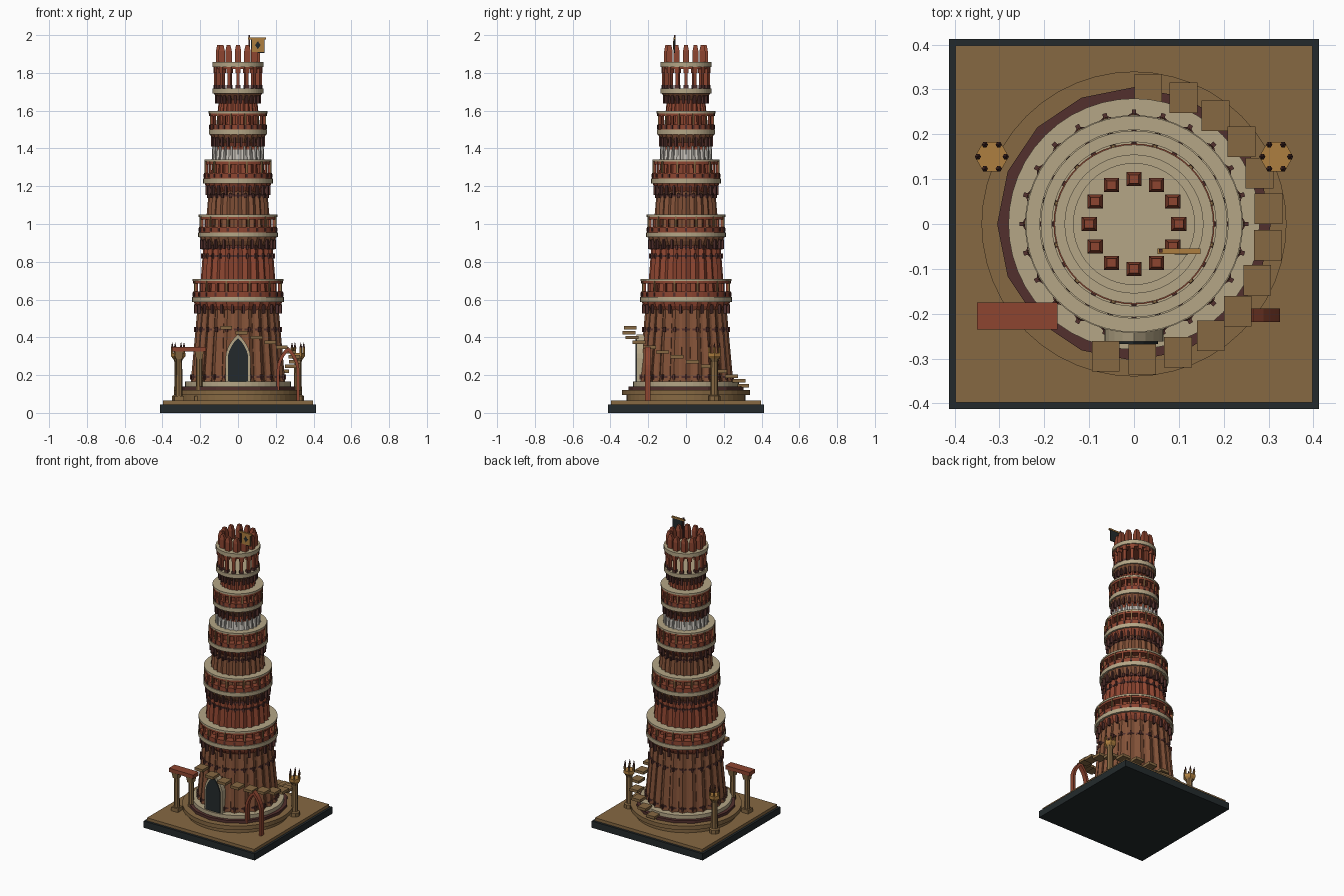
import bpy, bmesh
from math import pi, sin, cos, radians
from mathutils import Matrix, Vector

old = bpy.data.objects.get("Cube")
if old:
    bpy.data.objects.remove(old)


def material(name, *rgb):
    m = bpy.data.materials.new(name)
    m.use_nodes = True
    m.diffuse_color = (*rgb, 1)
    m.node_tree.nodes["Principled BSDF"].inputs["Base Color"].default_value = (*rgb, 1)
    return m


TAN = material("tan stone", .24, .14, .055)
CREAM = material("cream stone", .46, .38, .24)
RED = material("red sandstone", .27, .06, .03)
BRICK = material("brown sandstone", .23, .085, .04)
MAROON = material("dark maroon", .085, .03, .026)
GOLD = material("gold", .42, .21, .05)
DARK = material("dark slate", .017, .023, .025)
WHITE = material("white marble", .56, .53, .48)


def finish(name, bm, mat):
    bmesh.ops.recalc_face_normals(bm, faces=bm.faces)
    me = bpy.data.meshes.new(name)
    bm.to_mesh(me)
    bm.free()
    me.materials.append(mat)
    ob = bpy.data.objects.new(name, me)
    bpy.context.collection.objects.link(ob)
    return ob


def add_box(bm, x, y, z0, z1, sx, sy, turn=0, taper=1):
    """Box standing at x, y from z0 to z1; taper scales its top."""
    vs = bmesh.ops.create_cube(bm, size=1)["verts"]
    for v in vs:
        k = taper if v.co.z > 0 else 1
        v.co = Vector((v.co.x * sx * k, v.co.y * sy * k, z0 if v.co.z < 0 else z1))
    bmesh.ops.transform(bm, verts=vs, matrix=Matrix.Translation((x, y, 0)) @ Matrix.Rotation(turn, 4, "Z"))


def box(name, mat, *args, **kw):
    bm = bmesh.new()
    add_box(bm, *args, **kw)
    return finish(name, bm, mat)


def ring_of_boxes(name, mat, n, r, z0, z1, sx, sy, taper=1, offset=0):
    bm = bmesh.new()
    for i in range(n):
        a = 2 * pi * (i + offset) / n
        add_box(bm, r * cos(a), r * sin(a), z0, z1, sx, sy, turn=a, taper=taper)
    return finish(name, bm, mat)


def add_lathe(bm, profile, n, depth=0, x=0, y=0):
    """Stack of (z, radius) rings, capped; depth pulls in every other point to make flutes."""
    rings = []
    for z, r in profile:
        rings.append([bm.verts.new((x + r * (1 - depth * (i % 2)) * cos(2 * pi * i / n),
                                    y + r * (1 - depth * (i % 2)) * sin(2 * pi * i / n), z))
                      for i in range(n)])
    for a, b in zip(rings, rings[1:]):
        for i in range(n):
            j = (i + 1) % n
            bm.faces.new((a[i], a[j], b[j], b[i]))
    bm.faces.new(rings[0])
    bm.faces.new(rings[-1])


def lathe(name, mat, profile, n=48, depth=0, x=0, y=0):
    bm = bmesh.new()
    add_lathe(bm, profile, n, depth, x, y)
    return finish(name, bm, mat)


def disc(name, mat, r, z0, z1, n=48):
    return lathe(name, mat, [(z0, r), (z1, r)], n)


def plate(name, mat, outline, y0, y1):
    """Outline in x, z extruded from y0 to y1."""
    bm = bmesh.new()
    f = bm.faces.new([bm.verts.new((x, y0, z)) for x, z in outline])
    ext = bmesh.ops.extrude_face_region(bm, geom=[f])["geom"]
    bmesh.ops.translate(bm, verts=[g for g in ext if isinstance(g, bmesh.types.BMVert)], vec=(0, y1 - y0, 0))
    return finish(name, bm, mat)


def arch(w, base, spring, top, cx=0, steps=5):
    """Pointed arch outline running from right foot over the apex to left foot."""
    side = [(w * cos(t * pi / 2 / steps) ** .8, spring + (top - spring) * t / steps) for t in range(steps)]
    right = [(w, base)] + side
    return [(cx + x, z) for x, z in right] + [(cx, top)] + [(cx - x, z) for x, z in reversed(right)]


# Ground slab and round plinth
box("base_slab", DARK, 0, 0, 0, .045, .826, .826)
box("ground", TAN, 0, 0, .045, .065, .796, .796)
disc("plinth_foot", TAN, .315, .065, .095)
disc("plinth", TAN, .34, .095, .122)
disc("plinth_course", MAROON, .305, .122, .14, 16)
disc("plinth_top", CREAM, .28, .14, .165)

# Fluted storeys: name, colour, bottom z, bottom r, top z, top r
storeys = [
    ("first", BRICK, .165, .25, .585, .212),
    ("second", RED, .6, .205, .93, .18),
    ("third", BRICK, .94, .175, 1.215, .152),
    ("fourth", RED, 1.22, .145, 1.475, .122),
    ("fifth", RED, 1.48, .12, 1.69, .098),
]
# Balconies: floor z, floor radius, roof z, roof radius
balconies = [
    (.587, .243, .70, .241), (.93, .211, 1.04, .208), (1.215, .184, 1.332, .177),
    (1.473, .154, 1.588, .155), (1.692, .135, 1.832, .136),
]
for (name, mat, z0, r0, z1, r1), (bz, br, tz, tr) in zip(storeys, balconies):
    lathe(name + "_storey", mat, [(z0, r0), (z1, r1)], 48, .07)
    # Flared cornice and brackets beneath the floor
    flare = min(.05, (z1 - z0) * .2)
    lathe(name + "_cornice", RED if mat == BRICK else BRICK,
          [(bz - flare, r1 * .98), (bz - flare * .4, (r1 + br) / 2), (bz, br * .96)], 48, .04)
    ring_of_boxes(name + "_brackets", MAROON, 24, (r1 + br) / 2 - .002, bz - flare - .012, bz - .012, .016, .012, offset=.5)
    # Floor, parapet, balusters, roof
    disc(name + "_floor", CREAM, br, bz, bz + .026)
    if name != "fifth":
        disc(name + "_parapet", RED, br * .975, bz + .026, bz + .055)
        ring_of_boxes(name + "_parapet_studs", MAROON, 24, br * .975, bz + .03, bz + .05, .007, .012)
        ring_of_boxes(name + "_balusters", RED, 24, br * .93, bz + .055, tz, .012, .013)
        ring_of_boxes(name + "_posts", TAN, 12, br * .97, bz + .055, tz, .008, .008, offset=.5)
        lathe(name + "_rail", RED, [(tz - .016, tr * .985), (tz - .002, tr * .985)], 48)
        disc(name + "_roof", CREAM, tr, tz - .002, tz + .01)

# Narrow masonry courses with studs on the shafts
for name, z, r, n in [("low", .185, .25, 24), ("middle", .437, .228, 24), ("second_low", .825, .19, 24),
                      ("second_high", .872, .187, 24), ("third_low", 1.145, .16, 24)]:
    lathe(name + "_course", MAROON, [(z, r), (z + .01, r)], 48, .06)
    ring_of_boxes(name + "_studs", MAROON, n, r - .002, z - .008, z + .018, .014, .01)

# Slender ribs on the lowest shaft
bm = bmesh.new()
for i in range(24):
    a = 2 * pi * (i + .5) / 24
    vs = bmesh.ops.create_cube(bm, size=1)["verts"]
    for v in vs:
        r = (.236 if v.co.z < 0 else .2) + v.co.x * .012
        s = v.co.y * .014
        v.co = (r * cos(a) - s * sin(a), r * sin(a) + s * cos(a), .17 if v.co.z < 0 else .56)
finish("shaft_ribs", bm, BRICK)

# White marble belt of the fourth storey
lathe("marble_belt", WHITE, [(1.342, .138), (1.395, .13)], 48, .06)
ring_of_boxes("marble_fins", WHITE, 24, .132, 1.342, 1.412, .014, .01, taper=.7)

# Open lantern, its roof and the crown of merlons
ring_of_boxes("lantern_columns", RED, 16, .117, 1.718, 1.835, .018, .018)
ring_of_boxes("lantern_capitals", RED, 16, .117, 1.8, 1.835, .026, .026)
ring_of_boxes("lantern_feet", MAROON, 16, .117, 1.718, 1.735, .024, .024)
disc("lantern_lintel", RED, .125, 1.82, 1.835)
disc("lantern_roof", CREAM, .136, 1.832, 1.858)
bm = bmesh.new()
for i in range(12):
    x, y = .1 * cos(i * pi / 6), .1 * sin(i * pi / 6)
    add_box(bm, x, y, 1.858, 1.915, .034, .031)
    add_box(bm, x, y, 1.915, 1.947, .034, .031, taper=.6)
finish("merlons", bm, RED)

# Banner on its pole
box("banner_pole", MAROON, .06, -.06, 1.858, 2, .008, .008)
box("banner_bar", GOLD, .1, -.061, 1.978, 1.988, .096, .012)
box("banner_cloth", DARK, .105, -.06, 1.905, 1.98, .07, .006)
box("banner_face", GOLD, .105, -.065, 1.91, 1.98, .064, .004)
plate("banner_emblem", DARK, [(.105, 1.925), (.12, 1.947), (.105, 1.968), (.09, 1.947)], -.068, -.067)

# Pointed doorway
plate("door_frame", CREAM, arch(.066, .165, .29, .415), -.2, -.262)
plate("door", DARK, arch(.054, .165, .285, .395), -.2, -.268)

# Spiral of floating steps
bm = bmesh.new()
for i in range(13):
    a = radians(84 - 15.5 * i)
    z = .135 + .0255 * i
    add_box(bm, .302 * cos(a), .302 * sin(a), z, z + .018, .062, .068)
finish("spiral_steps", bm, TAN)

# Gateway of two columns and a red beam
for side, x in (("outer", -.312), ("inner", -.205)):
    box(side + "_gate_foot", TAN, x, -.205, .065, .09, .05, .05)
    lathe(side + "_gate_column", TAN, [(.09, .019), (.29, .016)], 8, x=x, y=-.205)
    box(side + "_gate_capital", TAN, x, -.205, .285, .325, .034, .036, taper=1.35)
box("gate_beam", RED, -.26, -.205, .325, .35, .18, .06)

# Thin free-standing pointed arch
outer, inner = arch(.06, .065, .23, .35, .265), arch(.044, .065, .225, .325, .265)
bm = bmesh.new()
loops = [[bm.verts.new((x, y, z)) for x, z in line] for y in (-.218, -.188) for line in (outer, inner)]
for a, b in ((0, 1), (1, 3), (3, 2), (2, 0)):
    for i in range(len(outer) - 1):
        bm.faces.new((loops[a][i], loops[a][i + 1], loops[b][i + 1], loops[b][i]))
for end in (0, -1):
    bm.faces.new([loops[k][end] for k in (0, 1, 3, 2)])
finish("side_arch", bm, RED)

# Lamp pillars with gold crowns
for side, x in (("left", .317), ("right", -.317)):
    y = .15
    lathe(side + "_lamp_pillar", TAN, [(.065, .032), (.09, .032), (.095, .021), (.27, .019), (.29, .028)], 8, x=x, y=y)
    lathe(side + "_lamp_crown", GOLD, [(.285, .026), (.3, .038), (.318, .038)], 6, x=x, y=y)
    bm = bmesh.new()
    spikes = bmesh.new()
    for i in range(6):
        px, py = x + .031 * cos(i * pi / 3), y + .031 * sin(i * pi / 3)
        add_lathe(bm, [(.318, .006), (.345, .007)], 6, x=px, y=py)
        add_lathe(spikes, [(.345, .007), (.372, .001)], 6, x=px, y=py)
    finish(side + "_lamp_candles", bm, GOLD)
    finish(side + "_lamp_tips", spikes, MAROON)
